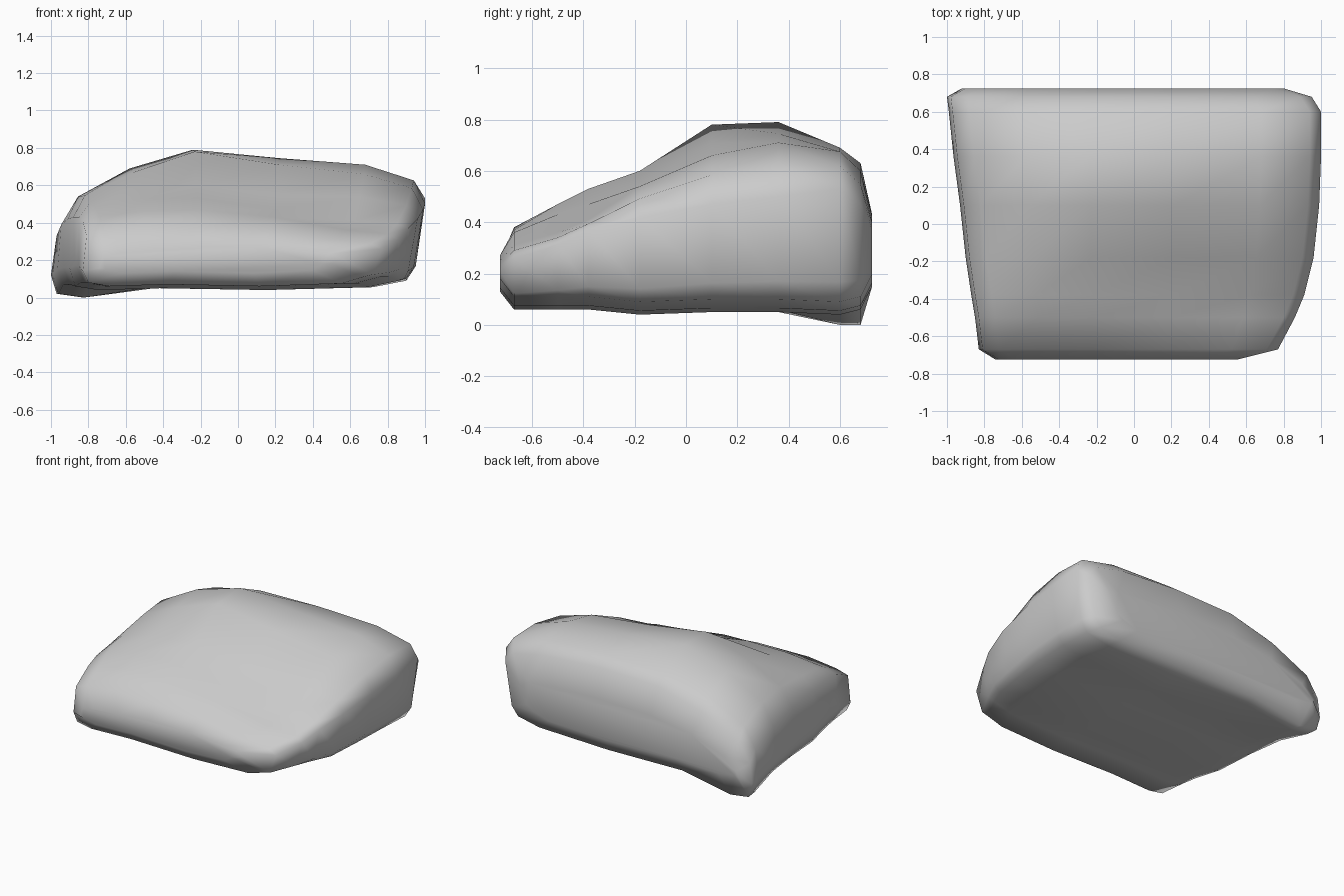
import bpy, bmesh

# Slices from front to back:
# y, left x, right x, heights (left shoulder, 4 along the top, right shoulder), underside
slices = [
    (-.725, -.74, .55, .22, .25, .27, .27, .25, .21, .13),
    (-.67, -.83, .77, .33, .38, .37, .36, .31, .26, .06),
    (-.50, -.85, .86, .41, .46, .47, .43, .36, .31, .06),
    (-.38, -.87, .91, .43, .53, .53, .47, .41, .37, .06),
    (-.18, -.90, .96, .43, .59, .60, .55, .54, .42, .04),
    (.10, -.93, .99, .42, .67, .78, .71, .66, .47, .05),
    (.36, -.965, 1.0, .39, .69, .79, .745, .71, .50, .05),
    (.60, -.99, 1.0, .33, .61, .68, .69, .675, .53, .04),
    (.68, -1.0, .95, .26, .53, .62, .63, .60, .47, .06),
    (.725, -.92, .80, .20, .37, .42, .43, .42, .36, .15),
]


def ring(s):
    y, xl, xr, ls, t1, t2, t3, t4, rs, b = s
    low = b + .3 * (ls - b)
    corner = 0.0 if .5 < y < .7 else b
    pts = [
        (xl, low), (xl + .02, ls), (xl + .11, ls + .5 * (t1 - ls)),
        (xl * .6, t1), (xl * .25, t2), (xr * .22, t3), (xr * .68, t4),
        (xr - .06, rs + .6 * (t4 - rs)), (xr, rs),
        (xr - .05, b + .12 * (rs / .5)), (xr - .10, b + .05), (xr * .72, b + .015),
        (xr * .15, b), (xl * .45, b + .01), (xl * .83, corner), (xl + .03, corner + .02),
    ]
    return [(x, y, z) for x, z in pts]


# Boulder skinned over the slices
bm = bmesh.new()
rings = [[bm.verts.new(p) for p in ring(s)] for s in slices]
n = len(rings[0])
for a, c in zip(rings, rings[1:]):
    for i in range(n):
        j = (i + 1) % n
        bm.faces.new((a[i], a[j], c[j], c[i]))
bm.faces.new(rings[0])
bm.faces.new(rings[-1])
bmesh.ops.recalc_face_normals(bm, faces=bm.faces)
for f in bm.faces:
    f.smooth = True

mesh = bpy.data.meshes.new("boulder")
bm.to_mesh(mesh)
bm.free()
boulder = bpy.data.objects.new("boulder", mesh)
bpy.context.collection.objects.link(boulder)
